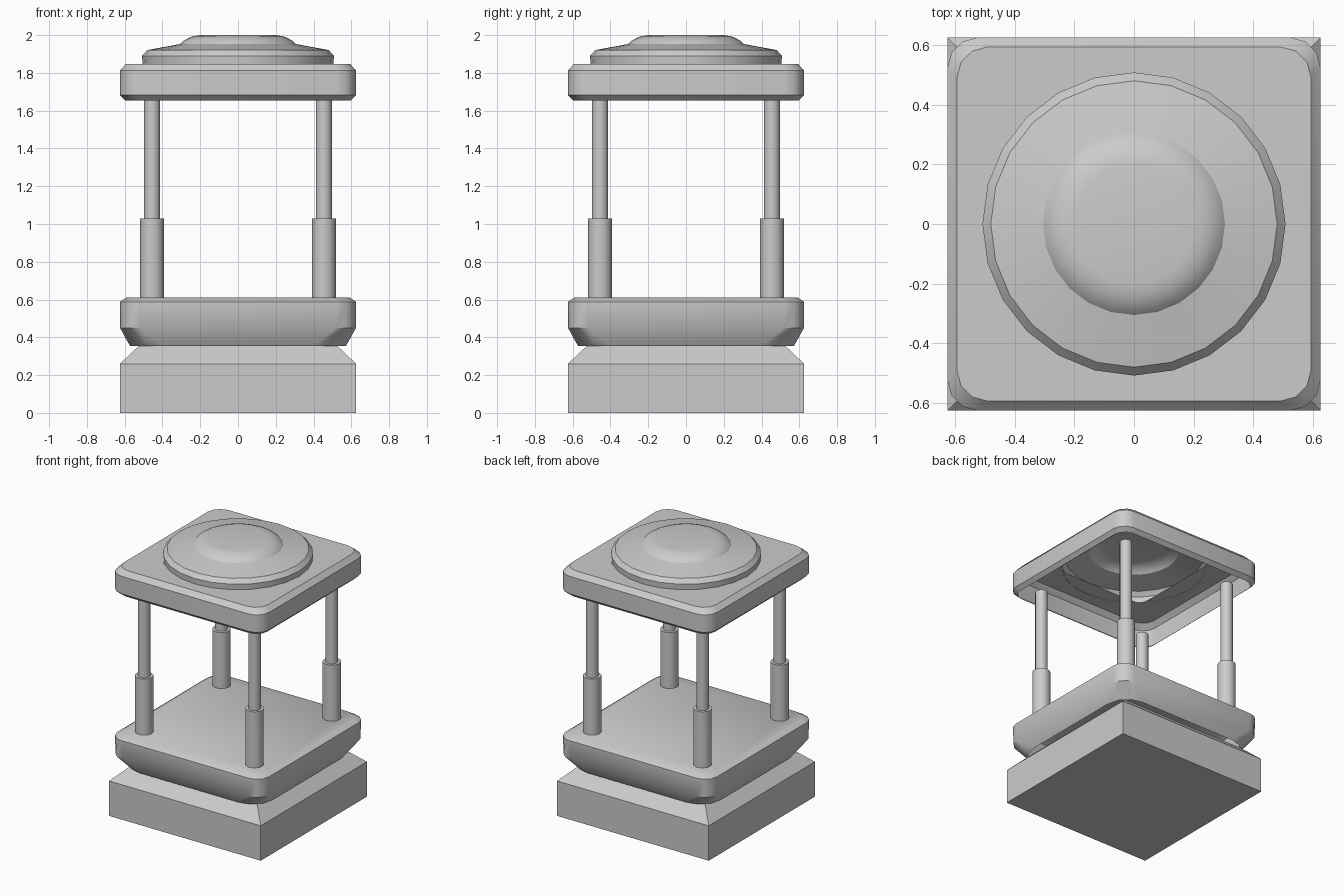
import bpy, bmesh
from math import sin, cos, pi, radians

if "Cube" in bpy.data.objects:
    bpy.data.objects.remove(bpy.data.objects["Cube"])

def build(name, loops, cap_start=False, cap_end=False, smooth=35):
    """Skin a stack of matching vertex loops into one object."""
    bm = bmesh.new()
    rings = [[bm.verts.new(p) for p in loop] for loop in loops]
    n = len(rings[0])
    for a, b in zip(rings, rings[1:]):
        for i in range(n):
            j = (i + 1) % n
            bm.faces.new((a[i], a[j], b[j], b[i]))
    if cap_start:
        bm.faces.new(rings[0][::-1])
    if cap_end:
        bm.faces.new(rings[-1])
    mesh = bpy.data.meshes.new(name)
    bm.to_mesh(mesh)
    bm.free()
    obj = bpy.data.objects.new(name, mesh)
    bpy.context.collection.objects.link(obj)
    if smooth:
        bpy.ops.object.select_all(action='DESELECT')
        obj.select_set(True)
        bpy.context.view_layer.objects.active = obj
        bpy.ops.object.shade_smooth_by_angle(angle=radians(smooth))
    return obj

def rounded_square(half, radius, z, seg=3):
    pts = []
    for q in range(4):
        mid = pi / 4 + q * pi / 2
        cx = (half - radius) * (1 if cos(mid) > 0 else -1)
        cy = (half - radius) * (1 if sin(mid) > 0 else -1)
        for k in range(seg + 1):
            a = q * pi / 2 + k * pi / 2 / seg
            pts.append((cx + radius * cos(a), cy + radius * sin(a), z))
    return pts

def square(half, z):
    return [(x * half, y * half, z) for x, y in ((-1, -1), (1, -1), (1, 1), (-1, 1))]

def circle(r, z, sides, cx=0, cy=0):
    return [(cx + r * cos(2 * pi * i / sides), cy + r * sin(2 * pi * i / sides), z)
            for i in range(sides)]

# Square plinth with a sloped top
build("base_plinth", [square(0.625, 0), square(0.625, 0.26), square(0.525, 0.355)],
      True, True, smooth=0)

# Lower platform: shell open underneath, flared bottom
build("lower_platform", [rounded_square(*p) for p in (
    (0.572, 0.17, 0.355), (0.625, 0.11, 0.45), (0.625, 0.10, 0.588), (0.593, 0.10, 0.61))],
    cap_end=True)

# Upper platform: hollow shell with an opening below the lid
build("upper_platform", [rounded_square(*p) for p in (
    (0.597, 0.09, 1.655), (0.625, 0.10, 1.682), (0.625, 0.10, 1.812),
    (0.593, 0.10, 1.848), (0.38, 0.07, 1.848))])

# Round domed lid
lid = ((0.505, 1.846), (0.508, 1.89), (0.48, 1.921), (0.305, 1.953),
       (0.288, 1.970), (0.262, 1.985), (0.235, 1.995), (0.20, 2.0))
build("domed_lid", [circle(r, z, 24) for r, z in lid], cap_end=True, smooth=28)

# Four stepped corner posts
post = ((0.063, 0.60), (0.063, 1.028), (0.043, 1.028), (0.043, 1.667))
for name, sx, sy in (("front_left", -1, -1), ("front_right", 1, -1),
                     ("back_left", -1, 1), ("back_right", 1, 1)):
    build(name + "_post", [circle(r, z, 16, sx * 0.455, sy * 0.455) for r, z in post],
          True, True)
